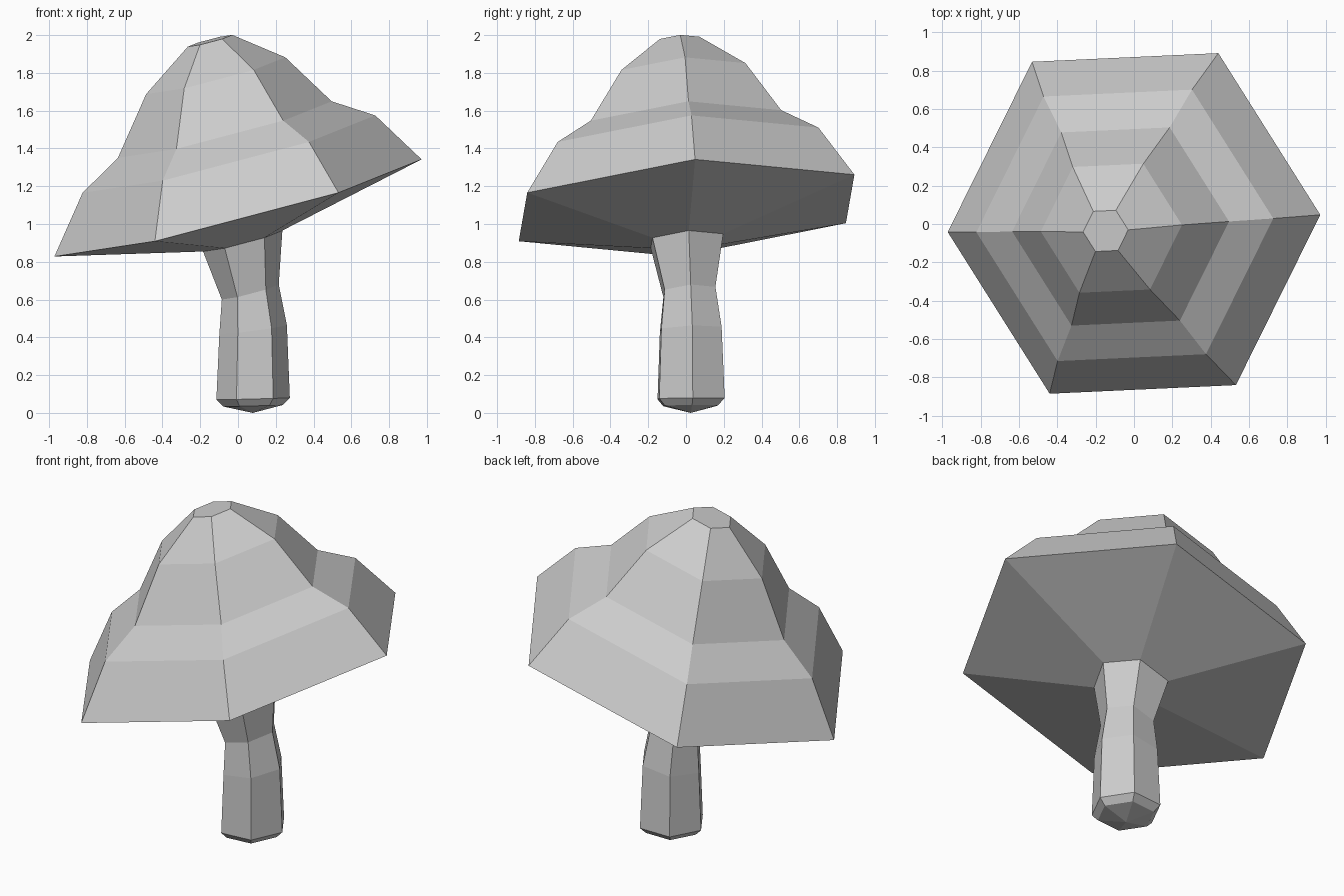
import bpy, bmesh
from math import sin, cos, pi
from mathutils import Vector

cube = bpy.data.objects.get("Cube")
if cube:
    bpy.data.objects.remove(cube, do_unlink=True)

SIDES = 6
AXIS_U = Vector((0.972, 0.045, 0.257))   # slanted plane of the cap rim
AXIS_V = Vector((-0.053, 1.0, 0.055))

grey = bpy.data.materials.new("plain grey")
grey.use_nodes = True
colour = (0.6, 0.6, 0.6, 1)
grey.diffuse_color = colour
grey.node_tree.nodes["Principled BSDF"].inputs["Base Color"].default_value = colour


def ring(bm, centre, radius, tilt=1.0):
    """Hexagonal ring; tilt 1 follows the rim's slant, 0 is level."""
    lean = Vector((1, 1, tilt))
    verts = []
    for i in range(SIDES):
        a = 2 * pi * i / SIDES
        offset = (AXIS_U * cos(a) + AXIS_V * sin(a)) * lean
        verts.append(bm.verts.new(Vector(centre) + offset * radius))
    return verts


def loft(name, sections, tip=None, close_top=False):
    """Bridge the rings from bottom to top, with an optional pointed base."""
    bm = bmesh.new()
    rings = [ring(bm, *s) for s in sections]
    for low, high in zip(rings, rings[1:]):
        for i in range(SIDES):
            j = (i + 1) % SIDES
            bm.faces.new((low[i], low[j], high[j], high[i]))
    if tip:
        point = bm.verts.new(tip)
        for i in range(SIDES):
            bm.faces.new((point, rings[0][(i + 1) % SIDES], rings[0][i]))
    if close_top:
        bm.faces.new(rings[-1])
    bmesh.ops.recalc_face_normals(bm, faces=bm.faces)
    mesh = bpy.data.meshes.new(name)
    bm.to_mesh(mesh)
    bm.free()
    mesh.materials.append(grey)
    obj = bpy.data.objects.new(name, mesh)
    bpy.context.collection.objects.link(obj)
    return obj


STEM_TOP = ((0.025, 0.005, 0.91), 0.216)

# Stem: pointed base, bevelled foot, narrow neck, flared top
loft("stem", [
    ((0.08, 0.025, 0.038), 0.163, 0.1),
    ((0.08, 0.027, 0.075), 0.200, 0.1),
    ((0.08, 0.025, 0.44), 0.184, 0.5),
    ((0.065, 0.018, 0.64), 0.155),
    STEM_TOP,
], tip=(0.078, 0.025, 0.0))

# Cap: shallow underside out to the rim, then stepped dome up to the crown
loft("cap", [
    STEM_TOP,
    ((0.0, 0.003, 1.085), 1.0),
    ((-0.048, -0.007, 1.37), 0.797),
    ((-0.07, -0.013, 1.50), 0.582),
    ((-0.118, -0.022, 1.785), 0.379),
    ((-0.148, -0.036, 1.97), 0.121),
], close_top=True)
